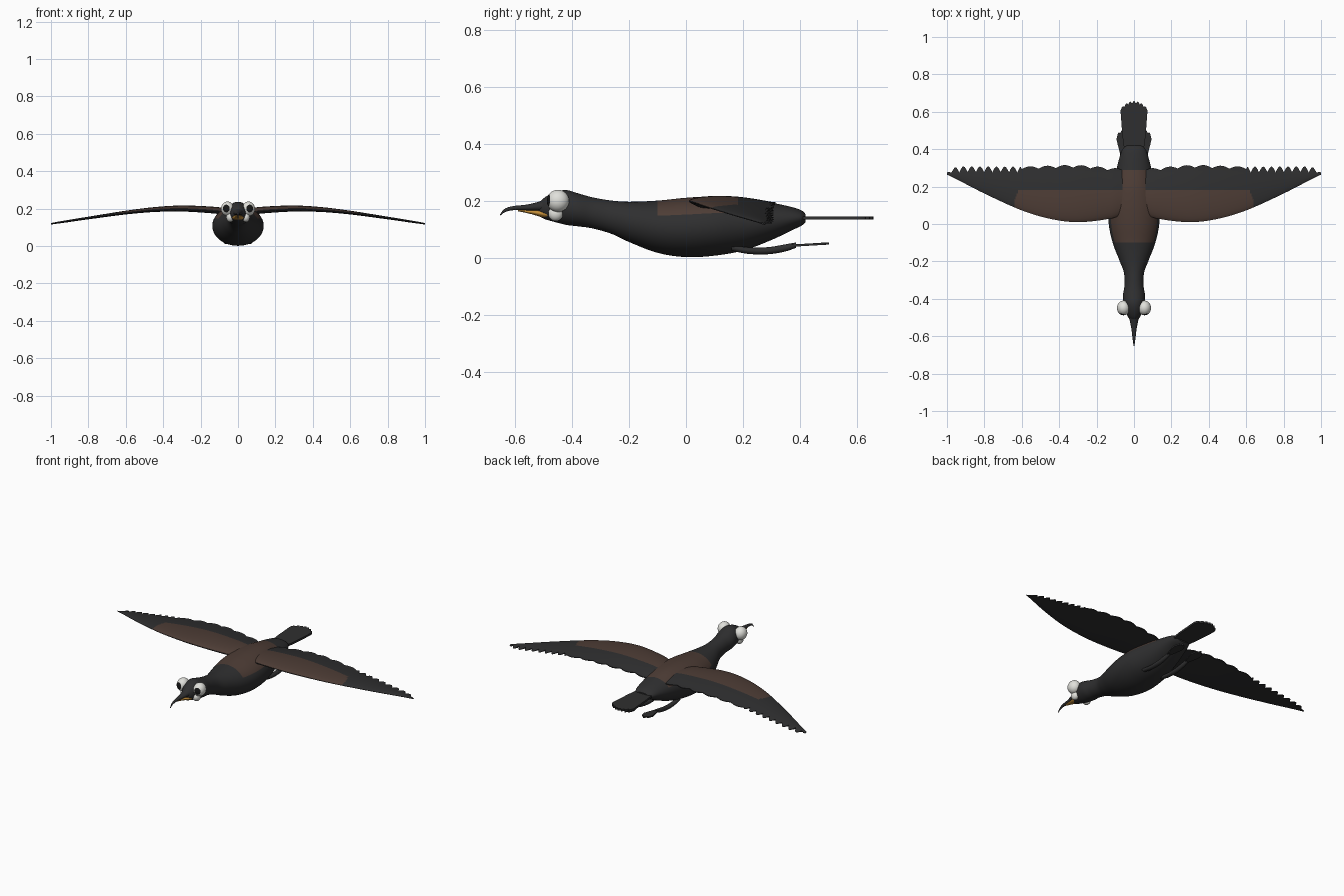
import bpy, bmesh, math
from mathutils import Vector

if "Cube" in bpy.data.objects:
    bpy.data.objects.remove(bpy.data.objects["Cube"])


def material(name, rgb):
    m = bpy.data.materials.new(name)
    m.diffuse_color = (*rgb, 1)
    m.use_nodes = True
    m.node_tree.nodes["Principled BSDF"].inputs["Base Color"].default_value = m.diffuse_color
    return m


CHARCOAL = material("charcoal", (0.028, 0.028, 0.029))
BROWN = material("brown", (0.075, 0.046, 0.036))
WHITE = material("white", (0.75, 0.75, 0.71))
BLACK = material("black", (0.008, 0.008, 0.008))
ORANGE = material("orange", (0.55, 0.27, 0.04))


def curve(table, x, col=1):
    """Smooth interpolation through rows of a small table."""
    n = len(table)
    x = min(max(x, table[0][0]), table[-1][0])
    i = next((k for k in range(n - 1) if x <= table[k + 1][0]), n - 2)
    slope = lambda k: ((table[min(k + 1, n - 1)][col] - table[max(k - 1, 0)][col]) /
                       (table[min(k + 1, n - 1)][0] - table[max(k - 1, 0)][0]))
    x0, x1 = table[i][0], table[i + 1][0]
    h = x1 - x0
    t = (x - x0) / h
    return ((2*t**3 - 3*t*t + 1) * table[i][col] + (t**3 - 2*t*t + t) * h * slope(i)
            + (3*t*t - 2*t**3) * table[i + 1][col] + (t**3 - t*t) * h * slope(i + 1))


def finish(bm, name, mats, angle=40):
    bmesh.ops.recalc_face_normals(bm, faces=bm.faces)
    me = bpy.data.meshes.new(name)
    bm.to_mesh(me)
    bm.free()
    for m in mats:
        me.materials.append(m)
    ob = bpy.data.objects.new(name, me)
    bpy.context.collection.objects.link(ob)
    bpy.ops.object.select_all(action='DESELECT')
    ob.select_set(True)
    bpy.context.view_layer.objects.active = ob
    bpy.ops.object.shade_smooth_by_angle(angle=math.radians(angle))
    return ob


def skin(rings, rule=None):
    """Join closed rings of points; rule(ring, side) picks the material."""
    bm = bmesh.new()
    vs = [[bm.verts.new(p) for p in r] for r in rings]
    n = len(vs[0])
    for i in range(len(vs) - 1):
        for j in range(n):
            k = (j + 1) % n
            f = bm.faces.new((vs[i][j], vs[i][k], vs[i + 1][k], vs[i + 1][j]))
            if rule:
                f.material_index = rule(i, j)
    bm.faces.new(vs[0])
    bm.faces.new(vs[-1])
    return bm


def loft(name, table, mats, steps, sides=32, cx=0, rule=None):
    """Elliptical rings along y; table rows: y, top, bottom, half width."""
    y0, y1 = table[0][0], table[-1][0]
    rings = []
    for i in range(steps + 1):
        y = y0 + (y1 - y0) * i / steps
        t, b, w = (curve(table, y, c) for c in (1, 2, 3))
        rings.append([(cx + w * math.cos(2*math.pi*j/sides), y,
                       (t + b)/2 + (t - b)/2 * math.sin(2*math.pi*j/sides)) for j in range(sides)])
    return finish(skin(rings, rule), name, mats)


def plate(name, pts, z, th, mat):
    """Flat feather or web sheet from an outline; z is a function of y."""
    return finish(skin([[(x, y, z(y) + s * th / 2) for x, y in pts] for s in (-1, 1)]), name, [mat])


# Body, neck and head, with a brown saddle on the back
BODY = [(-0.52, 0.185, 0.15, 0.012), (-0.50, 0.208, 0.137, 0.03), (-0.46, 0.23, 0.125, 0.048),
        (-0.42, 0.237, 0.115, 0.056), (-0.38, 0.226, 0.11, 0.059), (-0.33, 0.212, 0.103, 0.051),
        (-0.26, 0.20, 0.083, 0.054), (-0.2, 0.196, 0.055, 0.076), (-0.1, 0.20, 0.017, 0.114),
        (0.0, 0.21, 0.002, 0.135), (0.1, 0.215, 0.007, 0.135), (0.2, 0.211, 0.025, 0.115),
        (0.3, 0.193, 0.062, 0.092), (0.38, 0.175, 0.1, 0.07), (0.41, 0.163, 0.115, 0.055),
        (0.42, 0.152, 0.126, 0.04)]


def saddle(i, j):
    y = -0.52 + 0.01 * (i + 0.5)
    return int(-0.10 < y < 0.295 and 0.4 < math.sin(2*math.pi*(j + 0.5)/56))


loft("body", BODY, [CHARCOAL, BROWN], 94, 56, rule=saddle)

# Hooked bill and orange lower bill
loft("upper_bill", [(-0.653, 0.151, 0.146, 0.002), (-0.638, 0.17, 0.158, 0.004),
                    (-0.61, 0.18, 0.166, 0.008), (-0.56, 0.186, 0.165, 0.014),
                    (-0.52, 0.195, 0.163, 0.022), (-0.48, 0.21, 0.155, 0.032)], [CHARCOAL], 24)
loft("lower_bill", [(-0.59, 0.168, 0.163, 0.004), (-0.54, 0.167, 0.152, 0.015),
                    (-0.50, 0.167, 0.14, 0.028), (-0.46, 0.167, 0.135, 0.035)], [ORANGE], 14)


def ball(name, c, r, look=None):
    bm = bmesh.new()
    bmesh.ops.create_uvsphere(bm, u_segments=40, v_segments=28, radius=1)
    bmesh.ops.rotate(bm, verts=bm.verts, matrix=Vector((0, 0, 1)).rotation_difference(
        Vector(look or (0, 0, 1))).to_matrix())
    for f in bm.faces:
        if look:
            d = f.calc_center_median().normalized().dot(Vector(look).normalized())
            f.material_index = int(d > 0.84)
    for v in bm.verts:
        v.co = Vector([c[k] + v.co[k] * r[k] for k in range(3)])
    return finish(bm, name, [WHITE, BLACK])


# Wing tables against span: leading edge y, trailing edge y, height, half thickness
WING = [(0.05, 0.055, 0.295, 0.178, 0.018), (0.12, 0.03, 0.30, 0.188, 0.018),
        (0.3, 0.01, 0.315, 0.198, 0.016), (0.45, 0.028, 0.312, 0.193, 0.013),
        (0.6, 0.073, 0.307, 0.178, 0.010), (0.8, 0.163, 0.307, 0.150, 0.007),
        (0.95, 0.24, 0.304, 0.128, 0.005), (1.0, 0.264, 0.275, 0.121, 0.003)]
SPAN, ROWS = 200, 16


def wing(name, s):
    rings = []
    for i in range(SPAN + 1):
        x = 0.05 + 0.95 * i / SPAN
        lead, trail, z, h = (curve(WING, x, c) for c in (1, 2, 3, 4))
        mid = max(0.183, lead + 0.4 * (trail - lead))
        # scalloped feather tips, finer and deeper toward the wing tip
        pitch, depth = (0.092, 0.014) if x < 0.602 else (0.0442, 0.032)
        tip = trail - min(depth, 0.5 * (trail - lead)) * (1 - abs(math.sin(math.pi * (x - 0.05) / pitch)))
        top, low = [], []
        for k in range(ROWS + 1):
            u = k / ROWS
            y = lead + (mid - lead) * (2*u)**1.6 if u <= 0.5 else mid + (tip - mid) * (2*u - 1)
            t = (y - lead) / max(trail - lead, 0.001)
            th = h * max(2.6 * math.sqrt(max(t, 0)) * (1 - t), 0.14)
            zc = z + 0.35 * h * math.sin(math.pi * min(t, 1)) - 0.006 * t
            top.append((s * x, y, zc + th))
            low.append((s * x, y, zc - th))
        rings.append(top + low[::-1])

    def coverts(i, j):
        x = 0.05 + 0.95 * (i + 0.5) / SPAN
        corner = 0.64 - 0.006 * max(0, j - 4) ** 1.1
        return int(j < ROWS // 2 and x < corner)
    return finish(skin(rings, coverts), name, [CHARCOAL, BROWN])


for side, s in (("left", 1), ("right", -1)):
    wing(side + "_wing", s)
    # Eyes with forward pupils, and pale cheeks
    ball(side + "_eye", (s*0.056, -0.449, 0.199), (0.035, 0.039, 0.039), (s*0.22, -1, 0.05))
    ball(side + "_cheek", (s*0.042, -0.457, 0.154), (0.021, 0.026, 0.026))
    # Trailing leg and webbed foot
    cx = s * 0.064
    loft(side + "_leg", [(0.16, 0.045, 0.024, 0.012), (0.22, 0.036, 0.013, 0.014),
                         (0.29, 0.037, 0.012, 0.014), (0.35, 0.047, 0.022, 0.012),
                         (0.385, 0.053, 0.034, 0.009)], [CHARCOAL], 18, 16, cx)
    web = [(cx - 0.009, 0.37), (cx + 0.009, 0.37), (cx + 0.022, 0.42)]
    for k in range(25):
        x = 0.03 * (1 - k / 12)
        web.append((cx + x, 0.502 - 0.035 * (x/0.03)**2 - 0.014 * (1 - abs(math.cos(math.pi*1.5*x/0.03)))))
    web.append((cx - 0.022, 0.42))
    plate(side + "_foot", web, lambda y: 0.042 + 0.06 * (y - 0.37), 0.008, CHARCOAL)

# Tail fan with rounded feather ends
tail = [(-0.05, 0.38), (0.05, 0.38), (0.062, 0.47), (0.068, 0.55)]
for k in range(57):
    x = 0.072 * (1 - k / 28)
    tail.append((x, 0.657 - 0.04 * (x/0.072)**2 - 0.012 * (1 - abs(math.cos(math.pi*3.5*x/0.072)))))
tail += [(-0.068, 0.55), (-0.062, 0.47)]
plate("tail", tail, lambda y: 0.139, 0.012, CHARCOAL)
